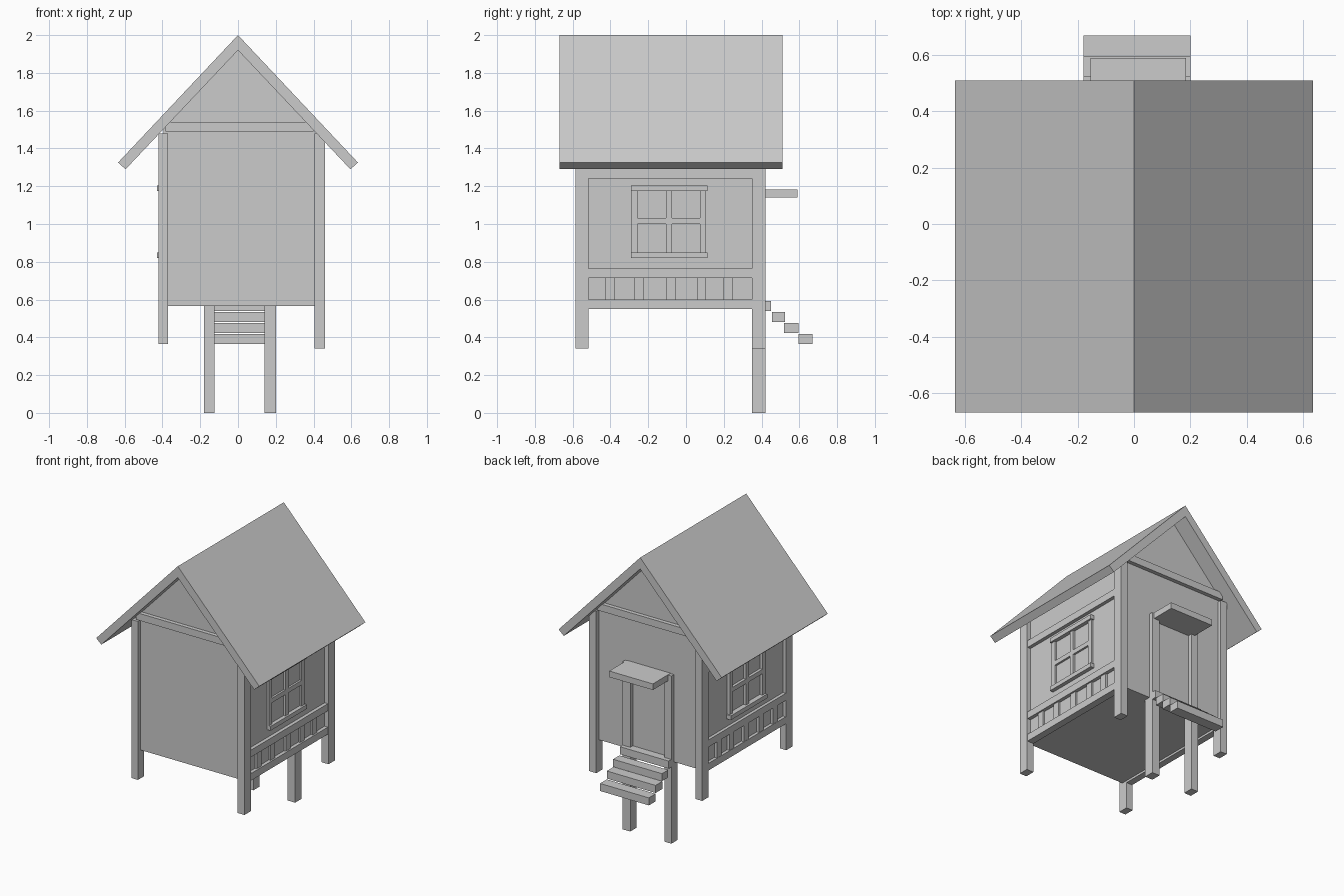
import bpy

if "Cube" in bpy.data.objects:
    bpy.data.objects.remove(bpy.data.objects["Cube"])


def mesh(name, verts, faces):
    me = bpy.data.meshes.new(name)
    me.from_pydata(verts, [], faces)
    me.update()
    ob = bpy.data.objects.new(name, me)
    bpy.context.collection.objects.link(ob)
    return ob


def prism(name, profile, y0, y1):
    """Extrude an (x, z) outline, given counter-clockwise from the front, along y."""
    n = len(profile)
    verts = [(x, y, z) for y in (y0, y1) for x, z in profile]
    faces = [tuple(range(n)), tuple(reversed(range(n, 2 * n)))]
    faces += [(i, i + n, (i + 1) % n + n, (i + 1) % n) for i in range(n)]
    return mesh(name, verts, faces)


def box(name, x, y, z):
    x, y, z = sorted(x), sorted(y), sorted(z)
    return prism(name, [(x[0], z[0]), (x[1], z[0]), (x[1], z[1]), (x[0], z[1])], *y)


# Roof: one folded slab
prism("roof", [(-0.635, 1.325), (-0.595, 1.29), (0, 1.92), (0.595, 1.29),
               (0.635, 1.325), (0, 2.0)], -0.67, 0.51)

# House body: walls, floor and gables
prism("house_body", [(-0.395, 0.565), (0.43, 0.565), (0.43, 1.47),
                     (0, 1.925), (-0.395, 1.505)], -0.557, 0.392)

# Corner posts
for side, x, foot in (("left", (-0.42, -0.37), 0.365), ("right", (0.405, 0.46), 0.34)):
    for end, y in (("front", (-0.585, -0.515)), ("back", (0.35, 0.42))):
        box(f"{end}_{side}_post", x, y, (foot, 1.48))

# Gable beams
box("front_gable_beam", (-0.385, 0.40), (-0.585, -0.53), (1.49, 1.54))
box("back_gable_beam", (-0.385, 0.40), (0.37, 0.42), (1.49, 1.54))

# Side rails, balusters and windows
for side, inner, rail, frame in (("left", -0.37, -0.417, -0.43),
                                 ("right", 0.405, 0.455, 0.457)):
    bar = inner + (frame - inner) * 0.75
    for label, z in (("bottom", 0.55), ("middle", 0.715), ("top", 1.24)):
        box(f"{side}_{label}_rail", (inner, rail), (-0.53, 0.37), (z, z + 0.05))
    for i, y in enumerate((-0.40, -0.247, -0.077, 0.082, 0.222)):
        box(f"{side}_baluster_{i + 1}", (inner, bar), (y - 0.025, y + 0.025), (0.595, 0.72))
    for label, z in (("sill", 0.82), ("lintel", 1.175)):
        box(f"{side}_window_{label}", (inner, frame), (-0.29, 0.115), (z, z + 0.03))
    for label, y in (("front", -0.29), ("back", 0.073)):
        box(f"{side}_window_{label}_jamb", (inner, bar), (y, y + 0.033), (0.85, 1.175))
    box(f"{side}_window_upright", (inner, bar), (-0.107, -0.075), (0.85, 1.175))
    box(f"{side}_window_crossbar", (inner, bar), (-0.26, 0.075), (1.0, 1.032))

# Door posts, running down to the ground
box("left_door_post", (-0.18, -0.125), (0.35, 0.42), (0, 1.18))
box("right_door_post", (0.14, 0.20), (0.35, 0.42), (0, 1.18))

# Canopy over the door
box("door_canopy", (-0.155, 0.185), (0.38, 0.59), (1.14, 1.183))

# Stair treads
for i, (y0, y1, z) in enumerate(((0.38, 0.45, 0.54), (0.455, 0.525, 0.48),
                                 (0.52, 0.595, 0.424), (0.595, 0.67, 0.365))):
    box(f"stair_tread_{i + 1}", (-0.18, 0.20), (y0, y1), (z, z + 0.053))
